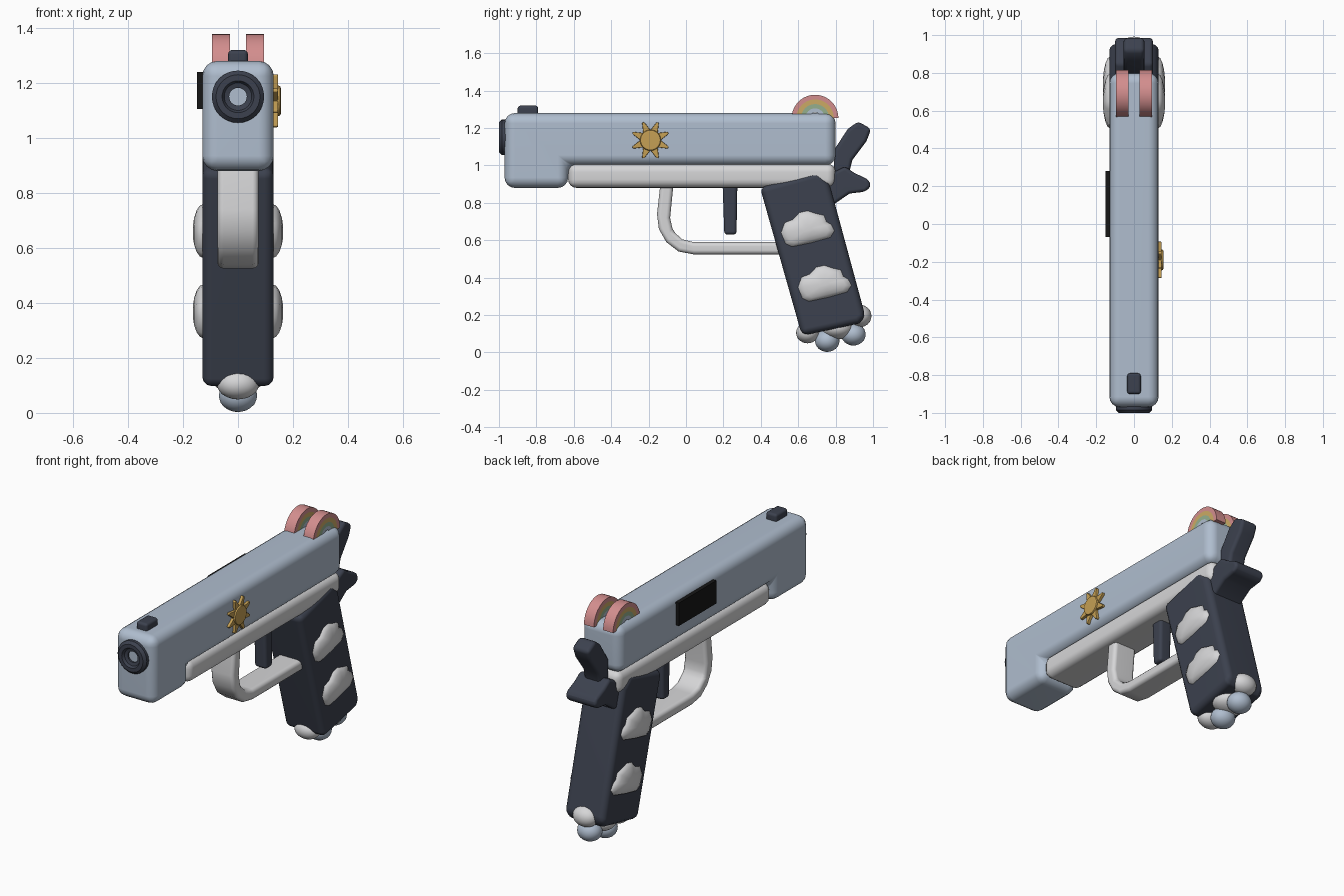
import bpy, bmesh, math
from mathutils import Vector

cube = bpy.data.objects.get("Cube")
if cube:
    bpy.data.objects.remove(cube)


def material(name, r, g, b):
    m = bpy.data.materials.new(name)
    m.use_nodes = True
    m.diffuse_color = (r, g, b, 1)
    node = m.node_tree.nodes["Principled BSDF"]
    node.inputs["Base Color"].default_value = (r, g, b, 1)
    node.inputs["Roughness"].default_value = 0.6
    return m


BLUE = material("pale blue", 0.43, 0.51, 0.62)
DARK = material("charcoal", 0.045, 0.053, 0.077)
WHITE = material("soft white", 0.67, 0.67, 0.68)
GOLD = material("gold", 0.56, 0.35, 0.09)
PINK = material("pink", 0.65, 0.27, 0.27)
YELLOW = material("warm yellow", 0.6, 0.4, 0.13)
GREEN = material("sage green", 0.3, 0.43, 0.27)
BLACK = material("black", 0.008, 0.008, 0.008)


def finish(name, bm, mat, bevel=0, segments=3):
    """Turn a bmesh into a shaded object, with rounded edges if asked."""
    bmesh.ops.recalc_face_normals(bm, faces=bm.faces)
    mesh = bpy.data.meshes.new(name)
    bm.to_mesh(mesh)
    bm.free()
    mesh.materials.append(mat)
    ob = bpy.data.objects.new(name, mesh)
    bpy.context.collection.objects.link(ob)
    bpy.ops.object.select_all(action='DESELECT')
    ob.select_set(True)
    bpy.context.view_layer.objects.active = ob
    if bevel:
        mod = ob.modifiers.new("round", 'BEVEL')
        mod.width, mod.segments = bevel, segments
        mod.limit_method, mod.angle_limit = 'ANGLE', math.radians(35)
        bpy.ops.object.modifier_apply(modifier=mod.name)
    bpy.ops.object.shade_smooth_by_angle(angle=math.radians(40))
    if bevel:
        ob.modifiers.new("even shading", 'WEIGHTED_NORMAL').keep_sharp = True
    return ob


def prism(name, profile, x0, x1, mat, bevel=0, segments=3):
    """Extrude a side profile of (y, z) points from x0 to x1."""
    bm = bmesh.new()
    face = bm.faces.new([bm.verts.new((x0, y, z)) for y, z in profile])
    ext = bmesh.ops.extrude_face_region(bm, geom=[face])["geom"]
    bmesh.ops.translate(bm, vec=(x1 - x0, 0, 0),
                        verts=[v for v in ext if isinstance(v, bmesh.types.BMVert)])
    return finish(name, bm, mat, bevel, segments)


def box(y0, y1, z0, z1):
    return [(y0, z0), (y1, z0), (y1, z1), (y0, z1)]


def arc(y, z, r, a0, a1, n):
    return [(y + r * math.cos(math.radians(a0 + (a1 - a0) * i / n)),
             z + r * math.sin(math.radians(a0 + (a1 - a0) * i / n)))
            for i in range(n + 1)]


# Upper body with its deeper nose, and the rail beneath
prism("slide", [(-0.97, 0.88), (-0.63, 0.88), (-0.63, 1.0), (0.8, 1.0),
                (0.8, 1.28), (-0.97, 1.28)], -0.13, 0.13, BLUE, 0.055, 4)
prism("lower_rail", box(-0.63, 0.8, 0.88, 1.01), -0.122, 0.122, WHITE, 0.045, 4)
prism("front_sight", box(-0.9, -0.79, 1.26, 1.32), -0.036, 0.036, DARK, 0.015)
prism("side_plate", box(-0.07, 0.28, 1.105, 1.24), -0.15, -0.125, BLACK)

# Muzzle ring, turned around the y axis, with a pale plug inside
bm = bmesh.new()
rings = []
for r, y in [(0.095, -0.94), (0.095, -0.985), (0.08, -1.0), (0.058, -1.0),
             (0.05, -0.985), (0.032, -0.98), (0.032, -0.94)]:
    rings.append([bm.verts.new((r * math.cos(a), y, 1.15 + r * math.sin(a)))
                  for a in [math.tau * i / 32 for i in range(32)]])
for low, high in zip(rings, rings[1:]):
    for i in range(32):
        j = (i + 1) % 32
        bm.faces.new((low[i], low[j], high[j], high[i]))
finish("muzzle_ring", bm, DARK)

# Pair of rainbow arches made of nested bands
for side, x in (("left", 0.0625), ("right", -0.0625)):
    for label, mat, inner, outer in (("pink", PINK, 0.1, 0.125),
                                     ("yellow", YELLOW, 0.075, 0.1),
                                     ("green", GREEN, 0.052, 0.075),
                                     ("blue", BLUE, 0.03, 0.052)):
        band = arc(0.69, 1.253, outer, 0, 180, 20) + arc(0.69, 1.253, inner, 180, 0, 20)
        prism(f"{side}_rainbow_{label}_band", band, x - 0.0325, x + 0.0325, mat)

# Grip, rear parts and trigger
prism("grip", [(0.395, 0.885), (0.70, 0.968), (0.765, 0.91), (0.96, 0.19),
               (0.925, 0.155), (0.62, 0.09)], -0.13, 0.13, DARK, 0.035)
prism("rear_tang", [(0.72, 0.84), (0.78, 0.785), (0.875, 0.85), (0.96, 0.86),
                    (0.99, 0.89), (0.975, 0.925), (0.9, 0.96), (0.85, 0.995),
                    (0.78, 0.96)], -0.1, 0.1, DARK, 0.025)
prism("hammer", [(0.79, 0.96), (0.79, 1.08), (0.865, 1.195), (0.92, 1.235),
                 (0.99, 1.195), (0.965, 1.13), (0.89, 1.03), (0.87, 0.95)],
      -0.055, 0.055, DARK, 0.02)
prism("trigger", [(0.195, 0.92), (0.205, 0.63), (0.27, 0.63), (0.275, 0.92)],
      -0.04, 0.04, DARK, 0.018)
prism("trigger_guard",
      [(-0.135, 0.92), (-0.155, 0.74), (-0.145, 0.66), (-0.105, 0.59), (-0.04, 0.54),
       (0.04, 0.525), (0.55, 0.525), (0.55, 0.59), (0.04, 0.59), (-0.02, 0.605),
       (-0.07, 0.65), (-0.085, 0.72), (-0.065, 0.92)], -0.075, 0.075, WHITE, 0.022)

# Domed clouds on both sides of the grip
CLOUD = [(-0.145, -0.02), (-0.12, -0.08), (-0.085, -0.097), (0.02, -0.075),
         (0.125, -0.045), (0.147, -0.01), (0.13, 0.025), (0.103, 0.04),
         (0.09, 0.075), (0.045, 0.085), (0.0, 0.1), (-0.045, 0.09),
         (-0.08, 0.052), (-0.125, 0.035)]


def cloud(name, y, z, side):
    bm = bmesh.new()
    loops = []
    for a in (0, 20, 40, 60, 78):
        s, h = math.cos(math.radians(a)), math.sin(math.radians(a))
        loops.append([bm.verts.new((side * (0.125 + 0.04 * h), y + p * s, z + q * s))
                      for p, q in CLOUD])
    n = len(CLOUD)
    for low, high in zip(loops, loops[1:]):
        for i in range(n):
            bm.faces.new((low[i], low[(i + 1) % n], high[(i + 1) % n], high[i]))
    bm.faces.new(loops[-1])
    bm.faces.new(loops[0])
    finish(name, bm, WHITE)


for label, side in (("left", 1), ("right", -1)):
    cloud(f"{label}_upper_cloud", 0.65, 0.66, side)
    cloud(f"{label}_lower_cloud", 0.74, 0.368, side)

# Cluster of puffs under the grip
for name, y, z, size, mat in (
        ("front_puff", 0.65, 0.105, (0.077, 0.062, 0.056), WHITE),
        ("front_lower_puff", 0.755, 0.063, (0.07, 0.066, 0.06), BLUE),
        ("middle_puff", 0.81, 0.13, (0.1, 0.085, 0.06), WHITE),
        ("rear_lower_puff", 0.895, 0.097, (0.07, 0.066, 0.06), BLUE),
        ("rear_puff", 0.93, 0.195, (0.077, 0.062, 0.06), WHITE)):
    bm = bmesh.new()
    bmesh.ops.create_icosphere(bm, subdivisions=3, radius=1)
    bmesh.ops.scale(bm, vec=Vector(size), verts=bm.verts)
    bmesh.ops.translate(bm, vec=(0, y, z), verts=bm.verts)
    finish(name, bm, mat)

# Sun badge with eight tapered rays
SUN_Y, SUN_Z = -0.19, 1.135
prism("sun_disc", arc(SUN_Y, SUN_Z, 0.056, 0, 345, 23), 0.12, 0.156, GOLD, 0.01, 2)
for k in range(8):
    a = math.tau * (k + 0.5) / 8
    c, s = math.cos(a), math.sin(a)
    ray = [(SUN_Y + r * c - t * s, SUN_Z + r * s + t * c)
           for r, t in ((0.045, -0.022), (0.103, -0.006), (0.103, 0.006), (0.045, 0.022))]
    prism(f"sun_ray_{k + 1}", ray, 0.12, 0.146, GOLD, 0.004, 2)
